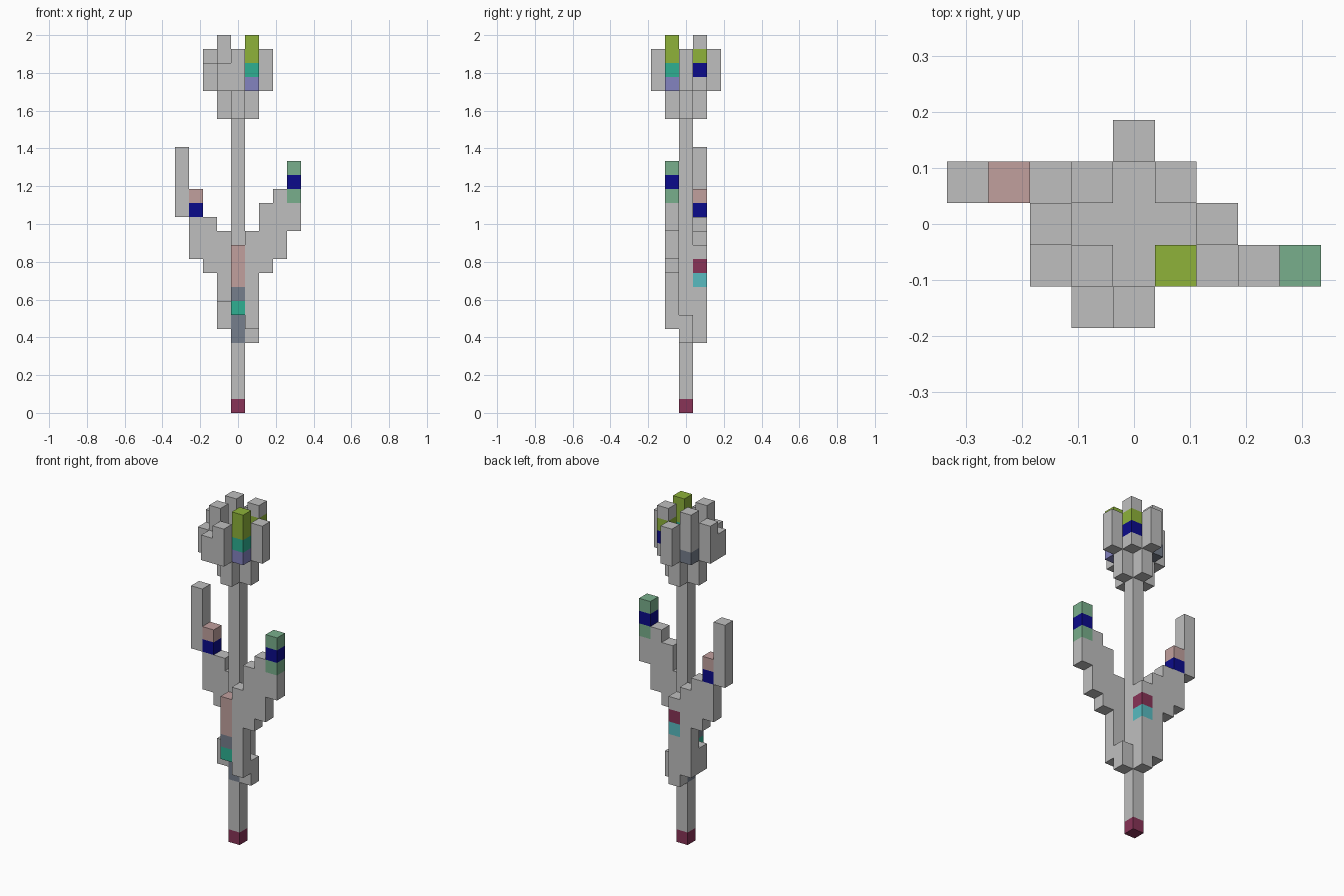
import bpy, bmesh, math
from mathutils import Vector

if "Cube" in bpy.data.objects:
    bpy.data.objects.remove(bpy.data.objects["Cube"], do_unlink=True)

U = 2.0 / 27  # block size: the flower is 27 blocks tall

# Flat colours, 0-255 sRGB
COLOURS = {
    "grey": (191, 191, 191), "pink": (193, 160, 158), "lime": (142, 178, 58),
    "teal": (46, 176, 146), "lavender": (132, 131, 192), "navy": (11, 11, 139),
    "slate": (118, 126, 140), "maroon": (136, 51, 87), "cyan": (88, 187, 192),
    "sage": (121, 175, 140),
}


def linear(c):
    c /= 255
    return c / 12.92 if c <= 0.04045 else ((c + 0.055) / 1.055) ** 2.4


MATS = {}
for name, rgb in COLOURS.items():
    mat = bpy.data.materials.new(name)
    col = (*[linear(c) for c in rgb], 1)
    mat.use_nodes = True
    mat.diffuse_color = col
    bsdf = mat.node_tree.nodes["Principled BSDF"]
    bsdf.inputs["Base Color"].default_value = col
    bsdf.inputs["Roughness"].default_value = 0.9
    MATS[name] = mat

# Each part is a list of columns: (x block, y block, base, (colour, top), (colour, top) ...)
PARTS = {
    "stem": [(0, 0, 0, ("maroon", 1), ("grey", 5), ("slate", 7), ("grey", 23))],
    "front_sheath": [(0, -1, 7, ("teal", 8), ("slate", 9), ("pink", 12))],
    "back_sheath": [(0, 1, 5, ("grey", 9), ("cyan", 10), ("maroon", 11), ("grey", 12))],
    "left_leaf": [
        (1, 0, 5, ("grey", 7)), (1, -1, 6, ("grey", 13)),
        (2, -1, 10, ("grey", 15)), (3, -1, 11, ("grey", 16)),
        (4, -1, 13, ("grey", 15), ("sage", 16), ("navy", 17), ("sage", 18))],
    "right_leaf": [
        (-1, 0, 6, ("grey", 8)), (-1, 1, 6, ("grey", 13)),
        (-2, 1, 10, ("grey", 14)),
        (-3, 1, 11, ("grey", 14), ("navy", 15), ("pink", 16)),
        (-4, 1, 14, ("grey", 19))],
    "flower_cup": [(x, y, 21, ("grey", 23)) for x, y in ((1, 0), (-1, 0), (0, 1), (0, -1))],
    "outer_petals": [(x, y, 23, ("grey", 26)) for x, y in ((2, 0), (-2, 0), (0, 2), (0, -2))],
    "short_petals": [(x, y, 23, ("grey", 25)) for x, y in ((-1, -2), (-2, -1))],
    "tall_petals": [
        (1, -1, 23, ("lavender", 24), ("teal", 25), ("lime", 27)),
        (1, 1, 23, ("grey", 24), ("navy", 25), ("lime", 26), ("grey", 27)),
        (-1, 1, 23, ("slate", 24), ("grey", 27)),
        (-1, -1, 23, ("grey", 27))],
}


def cells(columns):
    """Expand columns into {block: colour}."""
    out = {}
    for x, y, z, *bands in columns:
        for colour, top in bands:
            for k in range(z, top):
                out[(x, y, k)] = colour
            z = top
    return out


SOLID = set()
for columns in PARTS.values():
    SOLID.update(cells(columns))

DIRECTIONS = [Vector(d) for d in
              ((1, 0, 0), (-1, 0, 0), (0, 1, 0), (0, -1, 0), (0, 0, 1), (0, 0, -1))]


def build(name, columns):
    """Make one part, with only its exposed faces, joined per colour."""
    blocks = cells(columns)
    slots = list(dict.fromkeys(blocks.values()))
    bm = bmesh.new()
    for block, colour in blocks.items():
        centre = Vector(block) + Vector((0, 0, 0.5))
        for d in DIRECTIONS:
            if tuple(int(a + b) for a, b in zip(block, d)) in SOLID:
                continue
            u = Vector((d.y, d.z, d.x))
            v = d.cross(u)
            quad = [centre + (d + u * a + v * b) / 2
                    for a, b in ((-1, -1), (1, -1), (1, 1), (-1, 1))]
            face = bm.faces.new([bm.verts.new(p * U) for p in quad])
            face.material_index = slots.index(colour)
    bmesh.ops.remove_doubles(bm, verts=bm.verts, dist=1e-4)
    bmesh.ops.dissolve_limit(bm, angle_limit=math.radians(1), verts=bm.verts,
                             edges=bm.edges, delimit={"MATERIAL"})
    mesh = bpy.data.meshes.new(name)
    bm.to_mesh(mesh)
    bm.free()
    for s in slots:
        mesh.materials.append(MATS[s])
    bpy.context.collection.objects.link(bpy.data.objects.new(name, mesh))


for part, columns in PARTS.items():
    build(part, columns)
